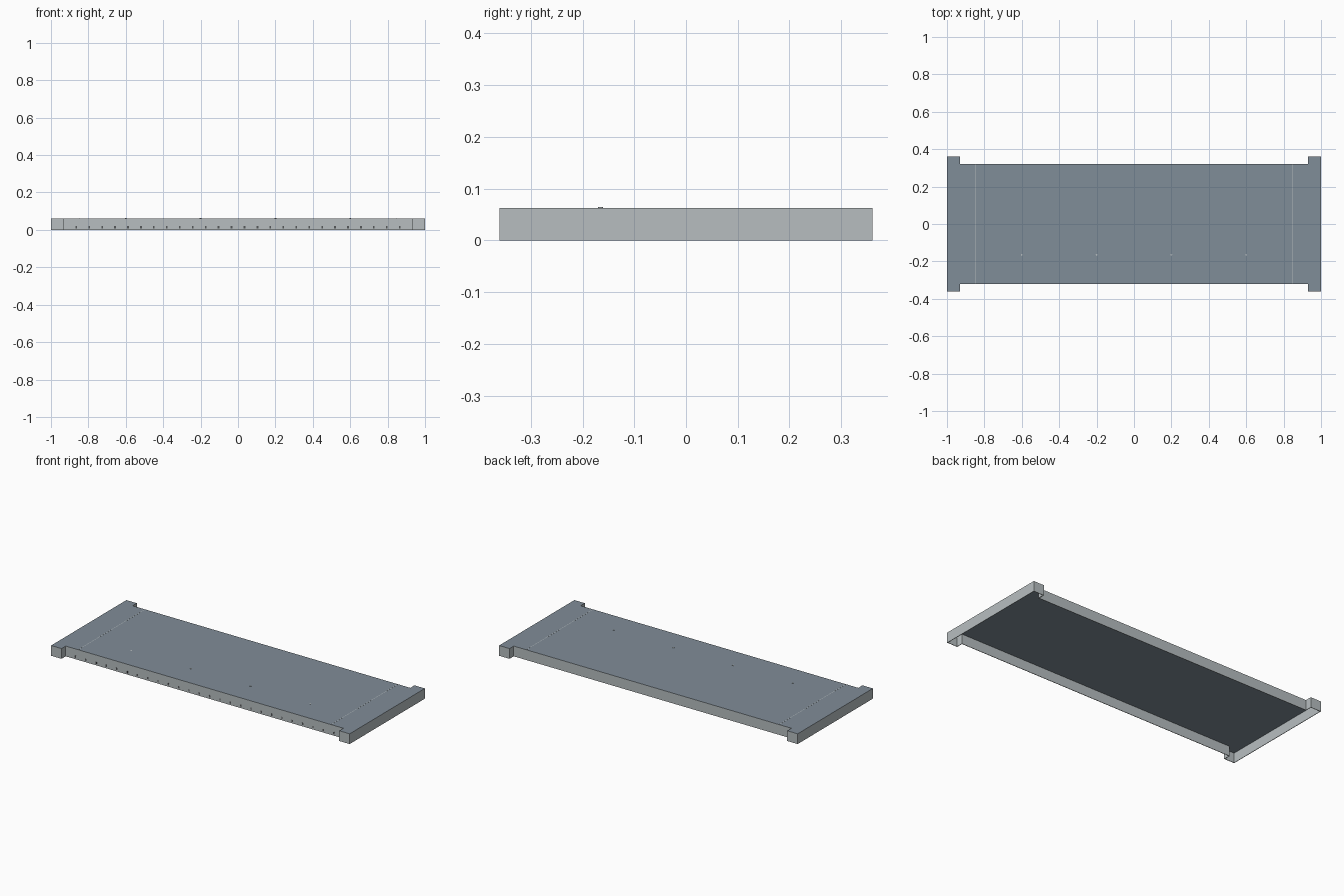
import bpy
import bmesh

cube = bpy.data.objects.get("Cube")
if cube:
    bpy.data.objects.remove(cube, do_unlink=True)

HEIGHT = 0.062
END_X, SIDE_X = 1.0, 0.93     # outer end, start of the corner tab
TAB_Y, SIDE_Y = 0.36, 0.32    # tab depth, recessed side depth


def material(name, color):
    mat = bpy.data.materials.new(name)
    mat.use_nodes = True
    mat.diffuse_color = (*color, 1)
    mat.node_tree.nodes["Principled BSDF"].inputs["Base Color"].default_value = (*color, 1)
    return mat


slate = material("slate_deck", (0.216, 0.266, 0.314))
light = material("light_grey_metal", (0.474, 0.515, 0.527))
dark = material("dark_grey_holes", (0.09, 0.095, 0.1))


def add_object(name, bm, *mats):
    mesh = bpy.data.meshes.new(name)
    bm.to_mesh(mesh)
    bm.free()
    obj = bpy.data.objects.new(name, mesh)
    bpy.context.collection.objects.link(obj)
    for mat in mats:
        mesh.materials.append(mat)
    return obj


def box(name, center, size, mat):
    bm = bmesh.new()
    bmesh.ops.create_cube(bm, size=1)
    bmesh.ops.scale(bm, vec=size, verts=bm.verts)
    bmesh.ops.translate(bm, vec=center, verts=bm.verts)
    return add_object(name, bm, mat)


# Folded sheet tray: notched outline, open below, slate top and grey walls
quarter = [(END_X, TAB_Y), (SIDE_X, TAB_Y), (SIDE_X, SIDE_Y)]
outline = quarter + [(-x, y) for x, y in reversed(quarter)]
outline += [(-x, -y) for x, y in outline]
bm = bmesh.new()
top = bm.faces.new([bm.verts.new((x, y, HEIGHT)) for x, y in outline])
walls = bmesh.ops.extrude_edge_only(bm, edges=list(top.edges))
lower = [v for v in walls["geom"] if isinstance(v, bmesh.types.BMVert)]
bmesh.ops.translate(bm, vec=(0, 0, -HEIGHT), verts=lower)
bmesh.ops.recalc_face_normals(bm, faces=bm.faces)
if top.normal.z < 0:
    bmesh.ops.reverse_faces(bm, faces=bm.faces)
for face in bm.faces:
    face.material_index = 0 if abs(face.normal.z) > 0.5 else 1
tray = add_object("shelf_tray", bm, slate, light)
solid = tray.modifiers.new("sheet_thickness", "SOLIDIFY")
solid.thickness = 0.003
solid.offset = -1
solid.use_even_offset = True

# Thin seams across the deck near each end
for side, sx in (("right", -1), ("left", 1)):
    box(f"deck_seam_{side}", (sx * 0.847, 0, HEIGHT), (0.003, 2 * SIDE_Y, 0.0006), light)

# Row of small locating pins on the deck
for i in range(4):
    bm = bmesh.new()
    bmesh.ops.create_cone(bm, cap_ends=True, segments=12, radius1=0.005,
                          radius2=0.005, depth=0.004)
    bmesh.ops.translate(bm, vec=(-0.6 + 0.4 * i, -0.165, HEIGHT), verts=bm.verts)
    add_object(f"deck_pin_{i + 1}", bm, light)

# Punched slots along the front wall
COUNT = 26
for i in range(COUNT):
    x = -0.865 + 1.73 * i / (COUNT - 1)
    box(f"front_slot_{i + 1}", (x, -SIDE_Y, 0.015), (0.009, 0.001, 0.013), dark)
